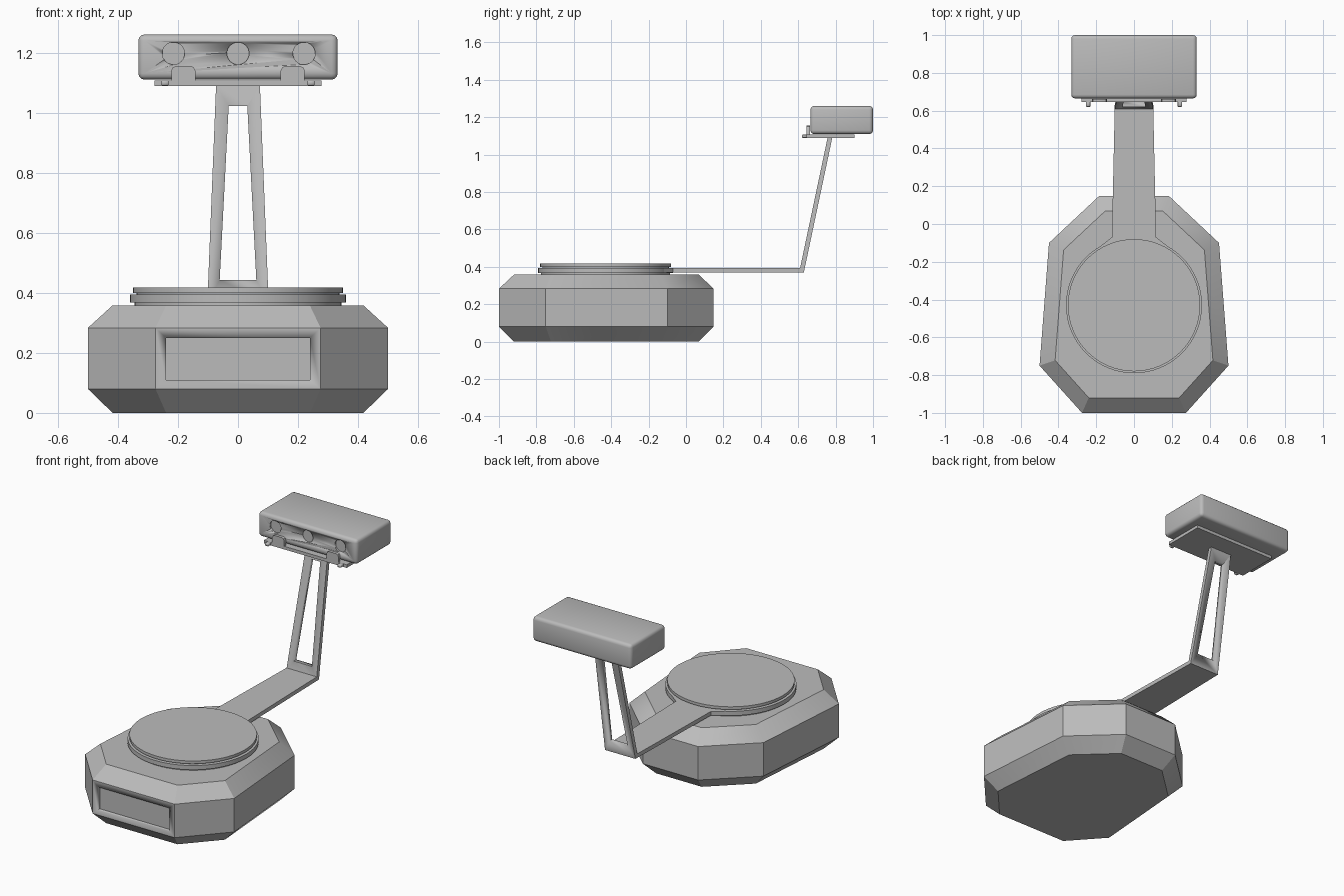
import bpy, bmesh, math
from mathutils import Vector

cube = bpy.data.objects.get("Cube")
if cube:
    bpy.data.objects.remove(cube, do_unlink=True)

grey = bpy.data.materials.new("plain grey")
grey.use_nodes = True
grey.diffuse_color = (0.5, 0.5, 0.5, 1)
grey.node_tree.nodes["Principled BSDF"].inputs["Base Color"].default_value = (0.5, 0.5, 0.5, 1)


def finish(name, bm, angle=30):
    bmesh.ops.recalc_face_normals(bm, faces=bm.faces)
    mesh = bpy.data.meshes.new(name)
    bm.to_mesh(mesh)
    bm.free()
    mesh.materials.append(grey)
    ob = bpy.data.objects.new(name, mesh)
    bpy.context.collection.objects.link(ob)
    bpy.ops.object.select_all(action="DESELECT")
    ob.select_set(True)
    bpy.context.view_layer.objects.active = ob
    bpy.ops.object.shade_smooth_by_angle(angle=math.radians(angle))
    return ob


def loft(name, rings, angle=30):
    """Skin equal-length closed rings and cap both ends."""
    bm = bmesh.new()
    loops = [[bm.verts.new(p) for p in ring] for ring in rings]
    n = len(loops[0])
    for a, b in zip(loops, loops[1:]):
        for i in range(n):
            j = (i + 1) % n
            bm.faces.new((a[i], a[j], b[j], b[i]))
    bm.faces.new(loops[0])
    bm.faces.new(loops[-1])
    return finish(name, bm, angle)


def box(name, x, y, z, bevel=0, segments=3):
    bm = bmesh.new()
    bmesh.ops.create_cube(bm, size=1)
    for v in bm.verts:
        for k, (lo, hi) in enumerate((x, y, z)):
            v.co[k] = lo if v.co[k] < 0 else hi
    if bevel:
        bmesh.ops.bevel(bm, geom=bm.edges[:], offset=bevel, segments=segments,
                        profile=0.5, affect="EDGES")
    return finish(name, bm, 50)


def circle(r, centre, axis="z", n=64):
    pts = []
    for i in range(n):
        a = math.tau * i / n
        u, v = r * math.cos(a), r * math.sin(a)
        pts.append(Vector(centre) + Vector((u, v, 0) if axis == "z" else (u, 0, v)))
    return pts


def cut(ob, cutter):
    cutter.hide_render = True
    mod = ob.modifiers.new("cut", "BOOLEAN")
    mod.operation = "DIFFERENCE"
    mod.solver = "EXACT"
    mod.object = cutter
    bpy.context.view_layer.objects.active = ob
    bpy.ops.object.modifier_apply(modifier=mod.name)
    bpy.data.objects.remove(cutter, do_unlink=True)


def inset(pts, d):
    """Move each side of a counter-clockwise outline inwards by d."""
    out = []
    for i, p in enumerate(pts):
        e1 = (p - pts[i - 1]).normalized()
        e2 = (pts[(i + 1) % len(pts)] - p).normalized()
        n1, n2 = Vector((-e1.y, e1.x)), Vector((-e2.y, e2.x))
        out.append(p + (n1 + n2) * d / (1 + n1.dot(n2)))
    return out


# Eight-sided base with chamfered top and bottom
half = [Vector(p) for p in ((0.275, -1), (0.5, -0.75), (0.45, -0.1), (0.185, 0.148))]
outline = half + [Vector((-p.x, p.y)) for p in reversed(half)]
base = loft("base", [[(p.x, p.y, z) for p in inset(outline, d)]
                     for z, d in ((0, 0.08), (0.08, 0), (0.283, 0), (0.358, 0.08))])
cut(base, box("panel_cutter", (-0.24, 0.24), (-1.1, -0.98), (0.11, 0.25)))

# Turntable: stepped disc with a narrow groove
steps = ((0.345, 0.35), (0.345, 0.368), (0.36, 0.368), (0.36, 0.394),
         (0.338, 0.394), (0.338, 0.4), (0.35, 0.4), (0.35, 0.417))
loft("turntable", [circle(r, (0, -0.43, z)) for r, z in steps])

# Flat arm that flares out to meet the turntable
arm_half = ((0.25, -0.3), (0.25, -0.173), (0.117, -0.07), (0.102, 0.61))
arm_outline = list(arm_half) + [(-x, y) for x, y in reversed(arm_half)]
loft("arm", [[(x, y, z) for x, y in arm_outline] for z in (0.37, 0.394)])

# Leaning tapered upright with a tapered slot
LOW, HIGH = 0.37, 1.09


def lean(x, z, depth):
    return Vector((x, 0.605 + 0.152 * (z - LOW) / (HIGH - LOW) + depth, z))


def tapered(name, w0, w1, z0, z1, d0, d1):
    return loft(name, [[lean(s * w, z, d) for s, w, z in
                        ((-1, w0, z0), (1, w0, z0), (1, w1, z1), (-1, w1, z1))]
                       for d in (d0, d1)])


upright = tapered("upright", 0.102, 0.073, LOW, HIGH, 0, 0.025)
cut(upright, tapered("slot_cutter", 0.061, 0.031, 0.442, 1.022, -0.1, 0.1))

# Head with rounded edges and three round lens recesses
head = box("head", (-0.332, 0.332), (0.665, 1), (1.11, 1.26), 0.02)
for x in (-0.215, 0, 0.22):
    cut(head, loft("lens_cutter", [circle(0.037, (x, y, 1.197), "y", 32)
                                   for y in (0.6, 0.675)]))

# Bracket under the head, with pegs and clips
box("bracket_plate", (-0.278, 0.278), (0.645, 0.9), (1.088, 1.107))
for side, name in ((1, "left"), (-1, "right")):
    x = 0.182 * side
    tab = [(-0.04, 1.09), (0.04, 1.09), (0.04, 1.14), (0.035, 1.15), (0.025, 1.155),
           (-0.025, 1.155), (-0.035, 1.15), (-0.04, 1.14)]
    loft(name + "_clip", [[(x + u, y, z) for u, z in tab] for y in (0.645, 0.662)])
    x = 0.243 * side
    box(name + "_peg", (x - 0.012, x + 0.012), (0.62, 0.65), (1.09, 1.107), 0.003, 1)
